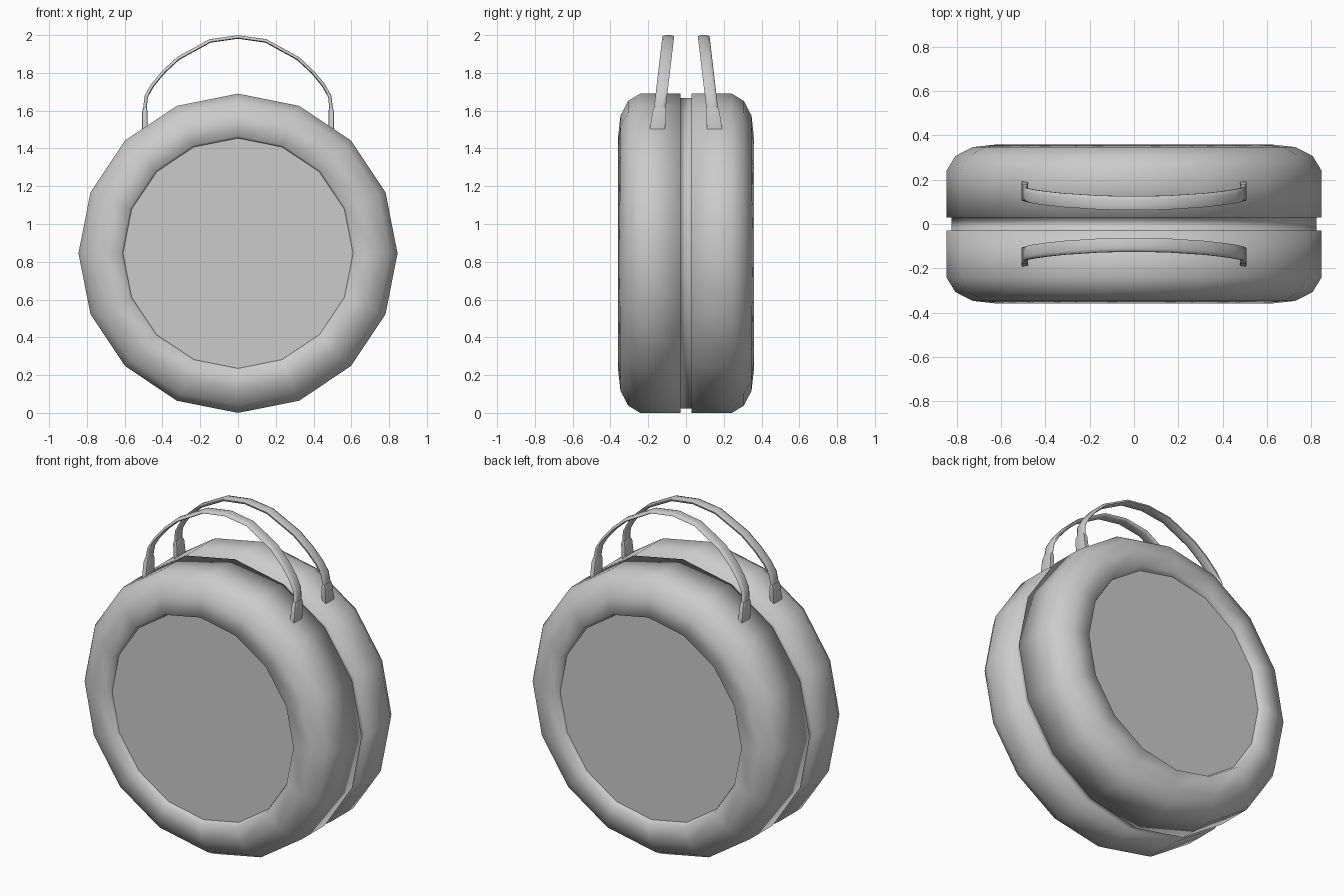
import bpy, bmesh, math
from mathutils import Vector

cube = bpy.data.objects.get("Cube")
if cube:
    bpy.data.objects.remove(cube, do_unlink=True)

SIDES = 16
RADIUS = 0.845

grey = bpy.data.materials.new("soft grey")
grey.use_nodes = True
grey.diffuse_color = (0.6, 0.6, 0.6, 1)
grey.node_tree.nodes["Principled BSDF"].inputs["Base Color"].default_value = (0.6, 0.6, 0.6, 1)


def finish(name, bm, angle):
    """Turn a bmesh into a smooth-shaded object with the grey material."""
    bmesh.ops.recalc_face_normals(bm, faces=bm.faces)
    mesh = bpy.data.meshes.new(name)
    bm.to_mesh(mesh)
    bm.free()
    mesh.materials.append(grey)
    obj = bpy.data.objects.new(name, mesh)
    bpy.context.collection.objects.link(obj)
    bpy.ops.object.select_all(action="DESELECT")
    obj.select_set(True)
    bpy.context.view_layer.objects.active = obj
    bpy.ops.object.shade_smooth_by_angle(angle=math.radians(angle))


def loft(bm, rings, capped=True):
    """Bridge closed rings of points, optionally capping both ends."""
    loops = [[bm.verts.new(p) for p in ring] for ring in rings]
    for a, b in zip(loops, loops[1:]):
        n = len(a)
        for i in range(n):
            j = (i + 1) % n
            bm.faces.new((a[i], a[j], b[j], b[i]))
    if capped:
        bm.faces.new(loops[0])
        bm.faces.new(loops[-1])


def disc_ring(r, y):
    turn = math.tau / SIDES
    return [(r * math.sin(i * turn), y, RADIUS + r * math.cos(i * turn)) for i in range(SIDES)]


# Padded body: two rounded halves with a soft-shaded groove between them
half = [(0.823, 0.03), (0.845, 0.03), (0.845, 0.243), (0.806, 0.307),
        (0.728, 0.347), (0.62, 0.359), (0.607, 0.32)]
profile = [(r, -y) for r, y in reversed(half)] + half
bm = bmesh.new()
loft(bm, [disc_ring(r, y) for r, y in profile], capped=False)
finish("padded_body", bm, 180)

# Flat round panels, recessed in the rims
for name, side in (("front_panel", -1), ("back_panel", 1)):
    bm = bmesh.new()
    loft(bm, [disc_ring(0.609, side * 0.315), disc_ring(0.609, side * 0.326)])
    finish(name, bm, 30)


def lean(z):
    """Distance of a handle from the middle at a given height."""
    return 0.152 - 0.118 * (z - 1.5)


def section(x, z, tangent, width, thick, side, power):
    """Eight-sided section across the path; a low power makes it boxier."""
    out = Vector((tangent.y, -tangent.x))
    ring = []
    for i in range(8):
        a = math.tau * (i + 0.5) / 8
        c, s = (math.copysign(abs(v) ** power, v) for v in (math.cos(a), math.sin(a)))
        p = Vector((x, z)) + out * thick * c
        ring.append((p.x, side * lean(p.y) + width * s, p.y))
    return ring


# Arched handles with thicker, boxy end tabs
half_path = [(0.493, 1.53), (0.493, 1.61), (0.486, 1.675), (0.452, 1.735),
             (0.394, 1.805), (0.316, 1.877), (0.148, 1.969)]
path = [Vector(p) for p in half_path] + [Vector((0, 1.99))]
path += [Vector((-x, z)) for x, z in reversed(half_path)]
tab = [(1.5, 0.041, 0.0145), (1.595, 0.037, 0.0145), (1.615, 0.031, 0.010)]

for name, side in (("front", -1), ("back", 1)):
    bm = bmesh.new()
    rings = []
    for i, p in enumerate(path):
        t = (path[min(i + 1, len(path) - 1)] - path[max(i - 1, 0)]).normalized()
        rings.append(section(p.x, p.y, t, 0.033, 0.010, side, 0.75))
    loft(bm, rings)
    finish(name + "_handle", bm, 75)
    for end, x in (("left", 0.493), ("right", -0.493)):
        bm = bmesh.new()
        loft(bm, [section(x, z, Vector((0, 1)), w, th, side, 0.2) for z, w, th in tab])
        finish(name + "_handle_tab_" + end, bm, 50)
